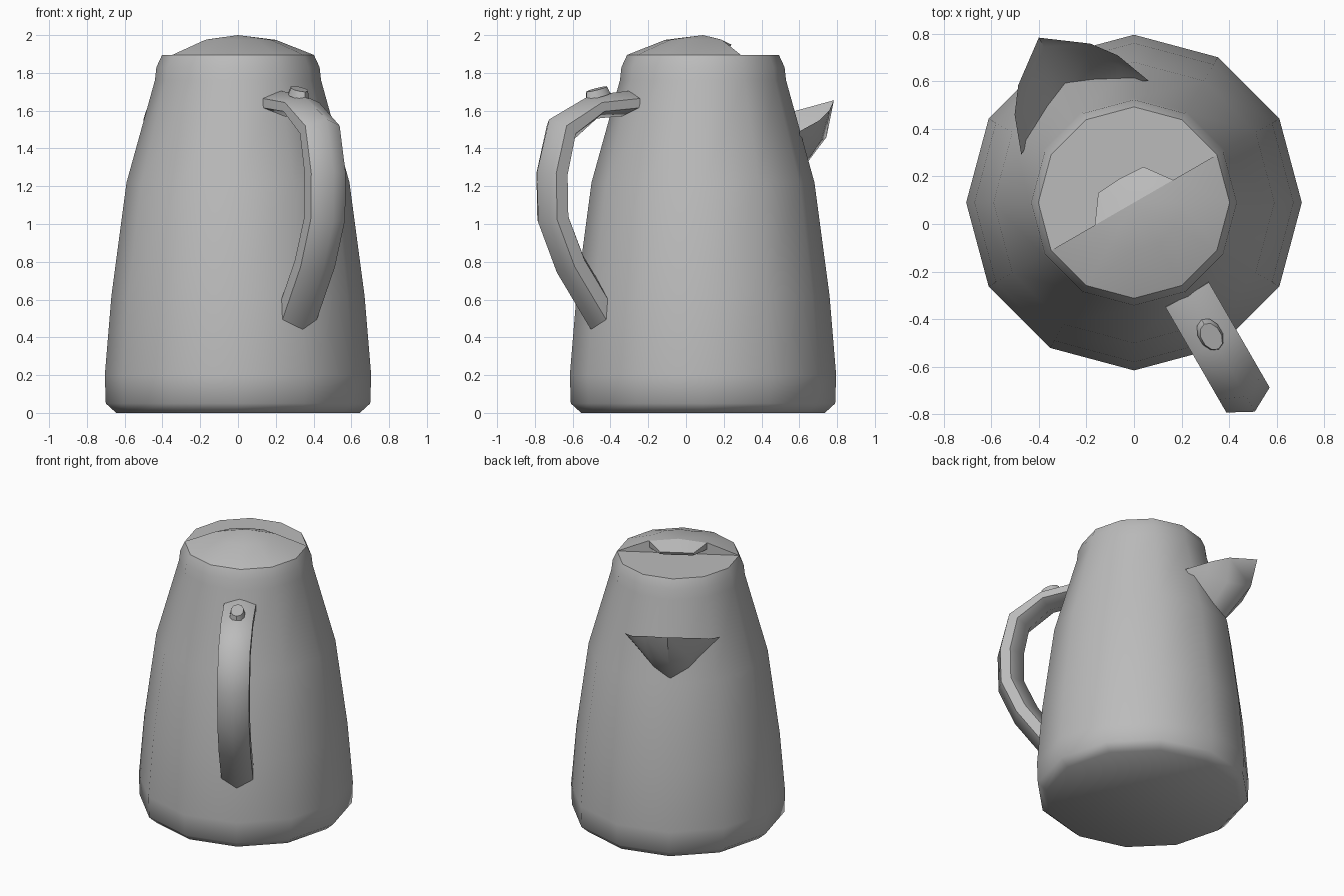
import bpy, bmesh, math
from mathutils import Vector, Matrix

if "Cube" in bpy.data.objects:
    bpy.data.objects.remove(bpy.data.objects["Cube"], do_unlink=True)

grey = bpy.data.materials.new("plain_grey")
grey.use_nodes = True
COLOR = (0.5, 0.5, 0.5, 1)
grey.diffuse_color = COLOR
grey.node_tree.nodes["Principled BSDF"].inputs["Base Color"].default_value = COLOR

# Jug axis, with the pouring direction turned towards the back right
PLACE = Matrix.Translation((0, 0.09, 0)) @ Matrix.Rotation(math.radians(30), 4, 'Z')


def finish(name, bm, angle, recalc=True):
    """Turn a bmesh built with the spout along +y into a placed object."""
    if recalc:
        bmesh.ops.recalc_face_normals(bm, faces=bm.faces)
    bm.transform(PLACE)
    mesh = bpy.data.meshes.new(name)
    bm.to_mesh(mesh)
    bm.free()
    mesh.materials.append(grey)
    obj = bpy.data.objects.new(name, mesh)
    bpy.context.collection.objects.link(obj)
    bpy.ops.object.select_all(action='DESELECT')
    obj.select_set(True)
    bpy.context.view_layer.objects.active = obj
    bpy.ops.object.shade_smooth_by_angle(angle=math.radians(angle))
    return obj


def loft(bm, rings, closed=True):
    """Bridge successive rows of points with quads."""
    rows = [[bm.verts.new(p) for p in ring] for ring in rings]
    n = len(rows[0])
    for a, b in zip(rows, rows[1:]):
        for i in range(n if closed else n - 1):
            j = (i + 1) % n
            bm.faces.new((a[i], a[j], b[j], b[i]))
    return rows


def arc(r, z, steps, start=0.0):
    return [Vector((r * math.cos(start + i * math.pi / 6),
                    r * math.sin(start + i * math.pi / 6), z)) for i in range(steps)]


# Twelve-sided body
bm = bmesh.new()
profile = [(0.645, 0), (0.70, 0.05), (0.705, 0.2), (0.67, 0.62), (0.59, 1.22),
           (0.44, 1.76), (0.432, 1.83), (0.402, 1.895)]
rows = loft(bm, [arc(r, z, 12) for r, z in profile])
bm.faces.new(rows[0])
bm.faces.new(rows[-1])
finish("body", bm, 60)

# Half-domed lid on the handle side, closed by an upright back
bm = bmesh.new()
rows = loft(bm, [arc(0.402, 1.895, 7, math.pi), arc(0.2, 1.975, 7, math.pi)], closed=False)
peak = bm.verts.new((0, 0, 2.0))
for a, b in zip(rows[1], rows[1][1:]):
    bm.faces.new((a, b, peak))
bm.faces.new((rows[0][0], rows[1][0], peak, rows[1][-1], rows[0][-1]))
finish("lid", bm, 40)

# Thumb tongue overhanging the low half of the lid
bm = bmesh.new()
top = [(-0.19, 0, 1.977), (-0.11, 0.11, 1.95), (0, 0.117, 1.955), (0.11, 0.11, 1.95),
       (0.19, 0, 1.977), (0, 0, 2.0)]
low = [Vector((x, y * 0.9, 1.93)) for x, y, z in top]
rows = loft(bm, [low, top])
bm.faces.new(rows[0])
for i in range(5):
    if i != 4:
        bm.faces.new((rows[1][i], rows[1][i + 1], rows[1][5]))
finish("lid_tongue", bm, 40)

# Six-sided handle swept along its centre line (distance from axis, height)
bm = bmesh.new()
path = [Vector(p) for p in ((0.445, 1.64), (0.67, 1.62), (0.866, 1.5), (0.923, 1.265),
                            (0.918, 1.03), (0.814, 0.79), (0.635, 0.53), (0.57, 0.44))]
section = [(0, 1), (0.105, 0.38), (0.105, -0.38), (0, -1), (-0.105, -0.38), (-0.105, 0.38)]
rings = []
for i, p in enumerate(path):
    t = (path[min(i + 1, len(path) - 1)] - path[max(i - 1, 0)]).normalized()
    out = Vector((-t.y, t.x))
    thick = 0.065 if i < 2 else 0.092
    rings.append([Vector((x, -(p.x + out.x * d * thick), p.y + out.y * d * thick))
                  for x, d in section])
rows = loft(bm, rings)
bm.faces.new(rows[0])
bm.faces.new(rows[-1])
finish("handle", bm, 60)

# Tilted oval button on the handle
bm = bmesh.new()
bmesh.ops.create_cone(bm, cap_ends=True, segments=10, radius1=0.06, radius2=0.05, depth=0.04)
bm.transform(Matrix.Translation((0, -0.645, 1.695)) @ Matrix.Rotation(math.radians(14), 4, 'X')
             @ Matrix.Diagonal((0.85, 1.25, 1, 1)))
finish("handle_button", bm, 40)

# Open scoop spout: each column runs from the wall through the belly to the rim
bm = bmesh.new()
half = [[(0.31, 0.41, 1.49)] * 3,
        [(0.21, 0.47, 1.40), (0.235, 0.53, 1.47), (0.25, 0.57, 1.55)],
        [(0.11, 0.53, 1.31), (0.14, 0.64, 1.44), (0.175, 0.67, 1.60)]]
keel = [(0, 0.555, 1.23), (0, 0.755, 1.46), (0, 0.80, 1.655)]
mirror = [[(-x, y, z) for x, y, z in col] for col in half]
loft(bm, mirror + [keel] + half[::-1], closed=False)
bmesh.ops.remove_doubles(bm, verts=bm.verts, dist=0.001)
for f in bm.faces:
    f.normal_update()
if sum(f.normal.y for f in bm.faces) < 0:
    bmesh.ops.reverse_faces(bm, faces=bm.faces)
finish("spout", bm, 60, recalc=False)
